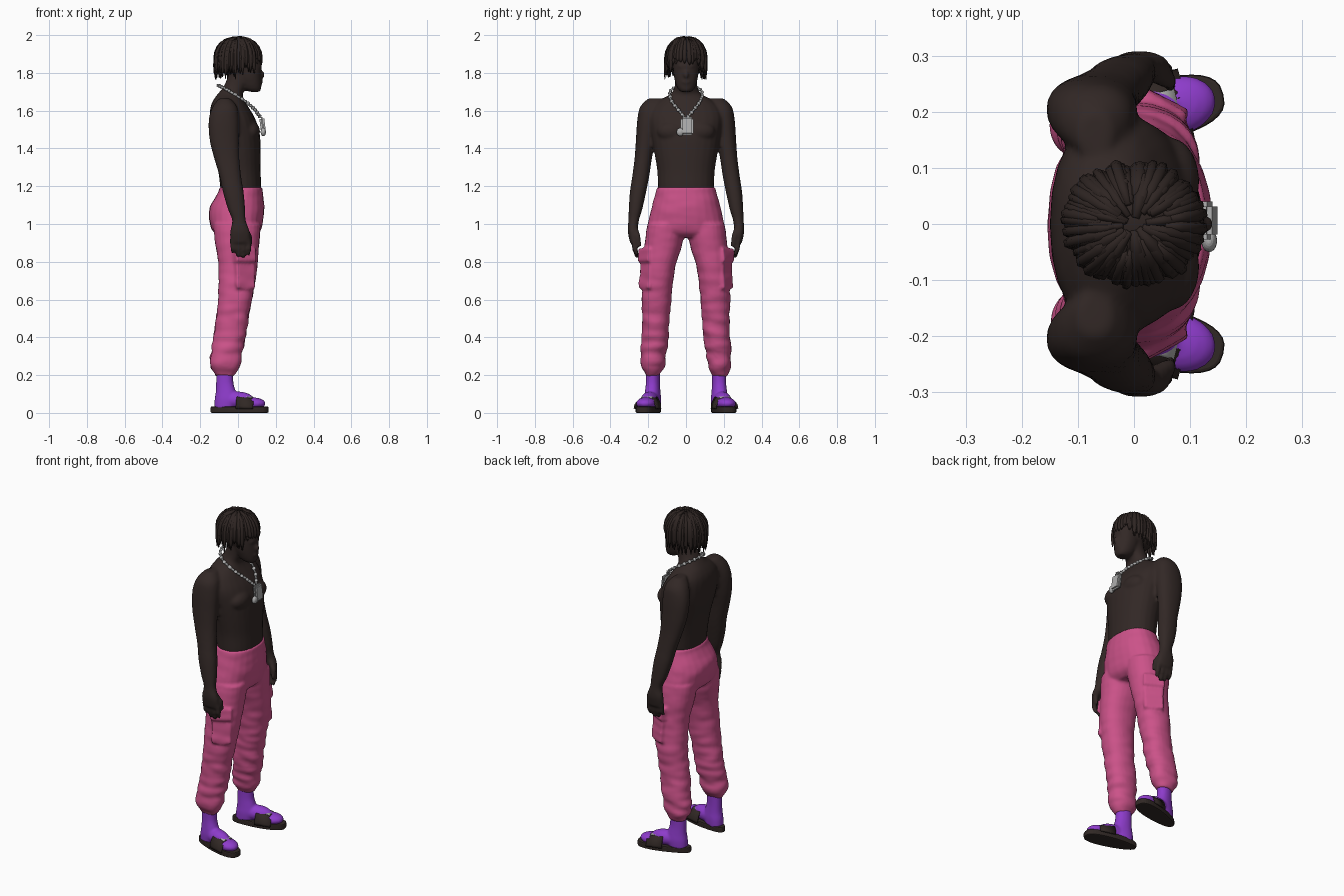
import bpy, bmesh, math, random
from mathutils import Vector, Matrix, noise

if "Cube" in bpy.data.objects:
    bpy.data.objects.remove(bpy.data.objects["Cube"])

random.seed(4)


def material(name, rgb):
    m = bpy.data.materials.new(name)
    m.diffuse_color = (*rgb, 1)
    m.use_nodes = True
    m.node_tree.nodes["Principled BSDF"].inputs["Base Color"].default_value = m.diffuse_color
    return m


SKIN = material("dark_brown_skin", (.032, .021, .019))
HAIR = material("black_brown_hair", (.027, .018, .016))
PINK = material("pink_cloth", (.60, .085, .25))
PURPLE = material("purple_sock", (.27, .045, .60))
RUBBER = material("dark_rubber", (.030, .021, .018))
SILVER = material("silver", (.42, .42, .42))


def finish(bm, name, mat, smooth=True):
    bmesh.ops.recalc_face_normals(bm, faces=bm.faces)
    me = bpy.data.meshes.new(name)
    bm.to_mesh(me)
    bm.free()
    me.materials.append(mat)
    for p in me.polygons:
        p.use_smooth = smooth
    ob = bpy.data.objects.new(name, me)
    bpy.context.collection.objects.link(ob)
    return ob


def bridge(bm, loops, cap=True):
    n = len(loops[0])
    for a, b in zip(loops, loops[1:]):
        for i in range(n):
            j = (i + 1) % n
            bm.faces.new((a[i], a[j], b[j], b[i]))
    if cap:
        bm.faces.new(loops[0])
        bm.faces.new(loops[-1])


def spline(rows, steps):
    """Smooth interpolation through rows of numbers."""
    out = []
    for i in range(len(rows) - 1):
        p = [rows[max(0, min(len(rows) - 1, k))] for k in (i - 1, i, i + 1, i + 2)]
        for s in range(steps):
            t = s / steps
            out.append([.5 * (2 * b + (c - a) * t + (2 * a - 5 * b + 4 * c - d) * t * t
                              + (3 * b - a - 3 * c + d) * t ** 3) for a, b, c, d in zip(*p)])
    return out + [list(rows[-1])]


def loft(bm, rows, side=1, n=24, power=.9):
    """Rows are height, centre x, centre y, radius x, radius y."""
    loops = []
    for z, cx, cy, rx, ry in spline(rows, 4):
        ring = []
        for i in range(n):
            c, s = math.cos(math.tau * i / n), math.sin(math.tau * i / n)
            ring.append(bm.verts.new((cx + rx * math.copysign(abs(c) ** power, c),
                                      side * cy + ry * math.copysign(abs(s) ** power, s), z)))
        loops.append(ring)
    bridge(bm, loops)


def ball(bm, centre, radii, turn=0):
    m = Matrix.Translation(centre) @ Matrix.Rotation(turn, 4, 'Z') @ Matrix.Diagonal((*radii, 1))
    bmesh.ops.create_uvsphere(bm, u_segments=20, v_segments=12, radius=1, matrix=m)


def tube(bm, pts, radii, n=8):
    loops = []
    for k, p in enumerate(pts):
        d = (pts[min(k + 1, len(pts) - 1)] - pts[max(k - 1, 0)]).normalized()
        u = d.cross(Vector((.3, .9, .1))).normalized()
        v = d.cross(u)
        loops.append([bm.verts.new(p + radii[k] * (u * math.cos(math.tau * i / n) + v * math.sin(math.tau * i / n)))
                      for i in range(n)])
    bridge(bm, loops)


def box(bm, centre, size, rot):
    m = Matrix.Translation(centre) @ rot @ Matrix.Diagonal((*size, 1))
    bmesh.ops.create_cube(bm, size=1, matrix=m)


def bake(ob):
    """Replace the mesh by its modified version."""
    dg = bpy.context.evaluated_depsgraph_get()
    me = bpy.data.meshes.new_from_object(ob.evaluated_get(dg))
    ob.modifiers.clear()
    ob.data = me


def fuse(ob, voxel, rounds):
    m = ob.modifiers.new("fuse", 'REMESH')
    m.mode, m.voxel_size, m.use_smooth_shade = 'VOXEL', voxel, True
    s = ob.modifiers.new("soften", 'SMOOTH')
    s.factor, s.iterations = .5, rounds
    bake(ob)


# body: torso, neck, head, arms and hands fused into one skin
bm = bmesh.new()
loft(bm, [(1.12, .015, 0, .095, .13), (1.18, .015, 0, .107, .147), (1.28, .008, 0, .112, .152),
          (1.38, 0, 0, .12, .168), (1.48, -.015, 0, .13, .185), (1.56, -.03, 0, .12, .195),
          (1.62, -.045, 0, .10, .175), (1.66, -.048, 0, .08, .13), (1.69, -.04, 0, .066, .08),
          (1.73, -.015, 0, .06, .06), (1.80, .015, 0, .06, .056)])
loft(bm, [(1.70, .088, 0, .028, .028), (1.72, .073, 0, .05, .046), (1.77, .06, 0, .064, .062),
          (1.82, .055, 0, .068, .068), (1.88, .05, 0, .07, .07)])
ball(bm, (.015, 0, 1.87), (.10, .08, .105))
ball(bm, (.125, 0, 1.79), (.018, .015, .02))
ball(bm, (.118, 0, 1.752), (.014, .024, .014))
ball(bm, (.112, 0, 1.835), (.015, .045, .012))
for s in (1, -1):
    ball(bm, (.065, s * .075, 1.49), (.052, .08, .055))
    loft(bm, [(1.665, -.07, .16, .03, .04), (1.62, -.07, .185, .065, .058), (1.55, -.075, .2, .08, .058),
              (1.45, -.073, .213, .078, .052), (1.35, -.06, .226, .067, .046), (1.25, -.04, .24, .057, .045),
              (1.17, -.025, .254, .055, .043), (1.08, -.008, .267, .046, .036), (1.02, .005, .277, .036, .028),
              (.96, .01, .282, .052, .026), (.90, .012, .274, .054, .022)], s)
    for i, tip in enumerate((.845, .825, .82, .835)):
        x = -.03 + i * .028
        tube(bm, [Vector((x, s * .276, .92)), Vector((x + .003, s * .272, .87)), Vector((x + .002, s * .258, tip))],
             (.015, .0145, .01))
    tube(bm, [Vector((.035, s * .27, .97)), Vector((.062, s * .255, .93)), Vector((.066, s * .245, .88))],
         (.019, .016, .01))
fuse(finish(bm, "body", SKIN), .0085, 4)

# trousers: hips, legs and cargo pockets fused, then creased
bm = bmesh.new()
loft(bm, [(1.195, .015, 0, .115, .155), (1.16, .012, 0, .12, .163), (1.09, -.005, 0, .145, .182),
          (1.02, -.01, 0, .143, .198), (.96, -.007, 0, .125, .20), (.93, -.005, 0, .09, .15)])
for s in (1, -1):
    loft(bm, [(1.0, -.005, .105, .125, .10), (.9, -.005, .117, .117, .10), (.8, 0, .135, .105, .086),
              (.7, -.005, .148, .098, .08), (.6, -.015, .155, .09, .079), (.5, -.03, .159, .086, .073),
              (.4, -.045, .163, .086, .07), (.3, -.062, .175, .083, .065), (.25, -.07, .178, .079, .062),
              (.218, -.07, .178, .06, .046), (.195, -.07, .178, .05, .04)], s)
    lean = Matrix.Rotation(s * -.5, 4, 'Z') @ Matrix.Rotation(s * .08, 4, 'X')
    box(bm, (.035, s * .207, .73), (.11, .035, .15), lean)
    box(bm, (.035, s * .209, .835), (.12, .045, .07), lean)
trousers = finish(bm, "trousers", PINK)
fuse(trousers, .0085, 3)
for v in trousers.data.vertices:
    p = v.co.copy()
    low = min(1, max(.25, (1.0 - p.z) * 1.3))
    fold = noise.noise(Vector((p.x * 8, p.y * 8 + p.x * 6, p.z * 24)))
    v.co += v.normal * .011 * low * fold

# hair: cap plus hanging locks that follow the scalp and drop
bm = bmesh.new()
ball(bm, (0, 0, 1.88), (.112, .098, .108))
bmesh.ops.delete(bm, geom=[v for v in bm.verts if v.co.z < 1.835], context='VERTS')
ball(bm, (-.035, 0, 1.85), (.08, .09, .06))


def lock(az, top, end, r, wide):
    def scalp(e):
        return Vector((.113 * wide * math.cos(e) * math.cos(az), .1 * wide * math.cos(e) * math.sin(az),
                       1.88 + .109 * math.sin(e)))
    pts = [scalp(math.radians(top * (1 - t / 4))) for t in range(5)]
    last = pts[-1]
    out = Vector((math.cos(az), math.sin(az), 0)) * random.uniform(-.004, .008)
    pts += [Vector((last.x, last.y, 1.88 + (end - 1.88) * f)) + out * f for f in (.5, 1)]
    tube(bm, pts, [r * f for f in (.6, 1, 1, 1, 1, .85, .2)], 6)


for k in range(64):
    az = math.tau * k / 64 + random.uniform(-.04, .04)
    off = abs(math.atan2(math.sin(az), math.cos(az)))
    end = 1.845 if off < .75 else 1.80 if off < 1.3 else 1.775
    lock(az, random.uniform(55, 85), end + random.uniform(-.012, .03), random.uniform(.009, .013),
         random.uniform(.97, 1.08))
finish(bm, "hair", HAIR)

# neck chain of alternating links
bm = bmesh.new()
half = spline([(-.105, 0, 1.735), (-.085, .05, 1.725), (-.04, .085, 1.70), (.03, .078, 1.655),
               (.085, .045, 1.61), (.118, .008, 1.565)], 4)
for s in (1, -1):
    for k in range(len(half) - 1):
        a, b = (Vector((p[0], s * p[1], p[2])) for p in half[k:k + 2])
        q = (b - a).to_track_quat('X', 'Z').to_matrix().to_4x4()
        m = Matrix.Translation((a + b) / 2) @ q @ Matrix.Rotation(.5 + k % 2 * math.pi / 2, 4, 'X')
        m = m @ Matrix.Diagonal(((b - a).length * .62, .011, .006, 1))
        bmesh.ops.create_icosphere(bm, subdivisions=2, radius=1, matrix=m)
finish(bm, "neck_chain", SILVER)

# pendant: rounded plate with a lower bead
bm = bmesh.new()
box(bm, (.131, .006, 1.518), (.026, .068, .096), Matrix.Rotation(-.12, 4, 'Y'))
bmesh.ops.bevel(bm, geom=bm.edges[:], offset=.009, segments=2, affect='EDGES')
ball(bm, (.134, -.03, 1.487), (.014, .02, .022))
finish(bm, "pendant", SILVER, False)


def arch(bm, x0, x1, a0, a1, grow, n=16):
    """Half-round band over the foot, lower toward the toes."""
    rows = []
    for x in (x0, (x0 + x1) / 2, x1):
        h = .078 - (x - .08) * .28 + grow
        angs = [math.radians(a0 + (a1 - a0) * i / n) for i in range(n + 1)]
        rows.append([bm.verts.new((x, (.06 + grow) * math.cos(a), .022 + h * math.sin(a))) for a in angs])
    for a, b in zip(rows, rows[1:]):
        for i in range(n):
            bm.faces.new((a[i], a[i + 1], b[i + 1], b[i]))


for s, label in ((1, "left"), (-1, "right")):
    # foot frame with its origin under the ankle, toes turned out
    place = Matrix.Translation((-.07, s * .175, 0)) @ Matrix.Rotation(s * .24, 4, 'Z')

    # sock with ankle, heel and forefoot
    bm = bmesh.new()
    loft(bm, [(.23, 0, 0, .045, .036), (.16, 0, 0, .046, .036), (.11, .006, 0, .054, .04),
              (.07, .008, 0, .062, .044), (.025, .0, 0, .055, .042)])
    ball(bm, (.07, 0, .068), (.09, .045, .045))
    ball(bm, (.15, .0, .05), (.072, .053, .032))
    bm.transform(place)
    fuse(finish(bm, label + "_sock", PURPLE), .007, 3)

    # slide sole
    bm = bmesh.new()
    ring = []
    for i in range(40):
        c, w = math.cos(math.tau * i / 40), math.sin(math.tau * i / 40)
        ring.append(bm.verts.new((.08 + .156 * c, (.053 + .011 * c) * math.copysign(abs(w) ** .72, w), 0)))
    base = bm.faces.new(ring)
    up = bmesh.ops.extrude_face_region(bm, geom=[base])["geom"]
    bmesh.ops.translate(bm, verts=[g for g in up if isinstance(g, bmesh.types.BMVert)], vec=(0, 0, .034))
    bm.transform(place)
    sole = finish(bm, label + "_slide_sole", RUBBER, False)
    bev = sole.modifiers.new("round", 'BEVEL')
    bev.width, bev.segments = .006, 2
    bake(sole)

    # strap and its pale badge plate
    for part, mat, args in (("_strap", RUBBER, (.075, .168, 0, 180, 0)),
                            ("_badge", SILVER, (.10, .152, 62, 118, .004))):
        bm = bmesh.new()
        arch(bm, *args)
        bm.transform(place)
        ob = finish(bm, label + part, mat)
        sol = ob.modifiers.new("thick", 'SOLIDIFY')
        sol.thickness, sol.offset = (.008 if part == "_strap" else .004), 0
        bake(ob)
